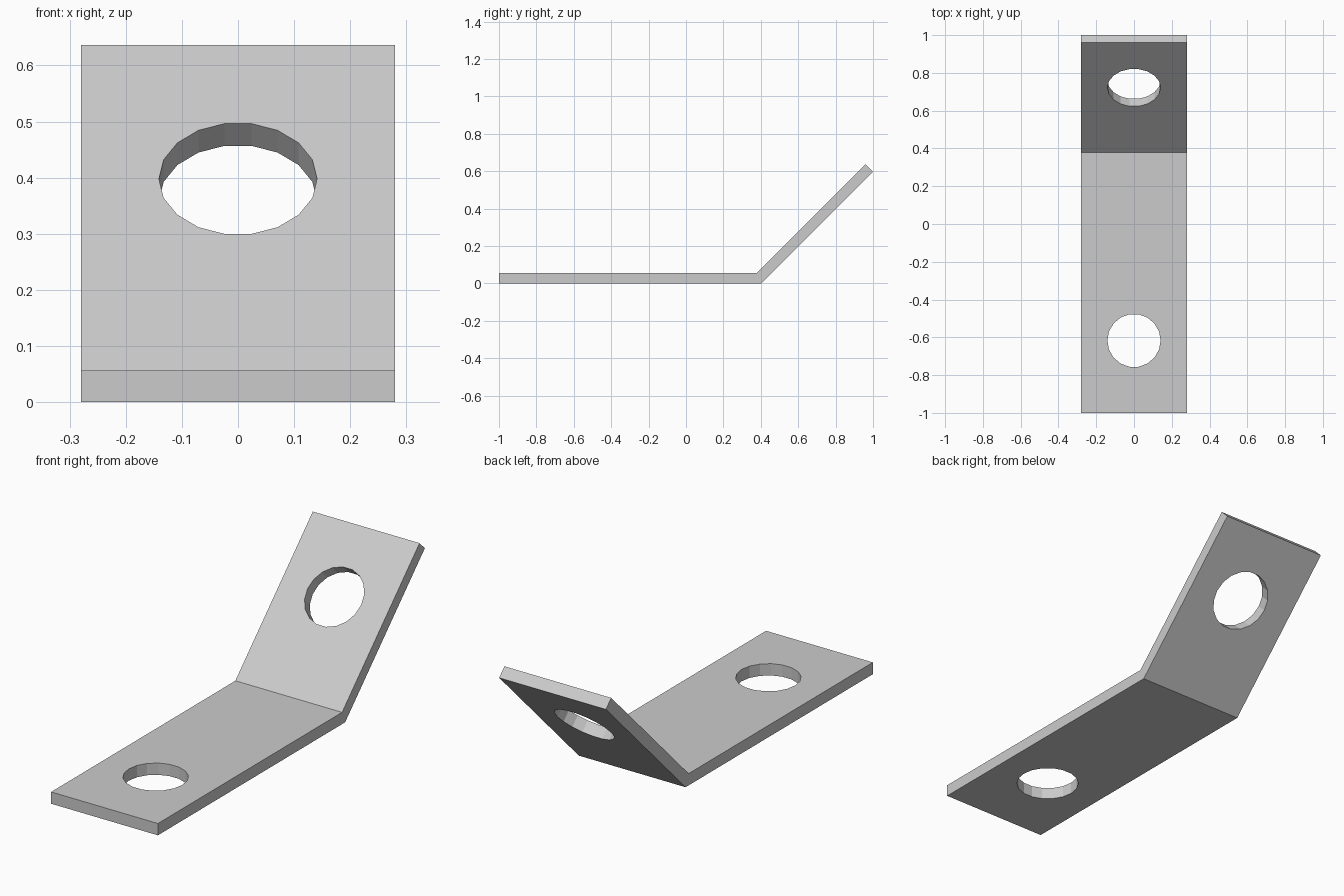
import bpy
import bmesh
from math import radians, tan, sin, cos
from mathutils import Vector, Matrix

cube = bpy.data.objects.get("Cube")
if cube:
    bpy.data.objects.remove(cube, do_unlink=True)

WIDTH, THICK = 0.56, 0.056
BEND = radians(45)
HOLE_RADIUS, HOLE_SIDES = 0.141, 18

# Plain grey metal
metal = bpy.data.materials.new("grey metal")
metal.use_nodes = True
grey = (0.6, 0.6, 0.6, 1)
metal.diffuse_color = grey
metal.node_tree.nodes["Principled BSDF"].inputs["Base Color"].default_value = grey


def make_object(name, bm):
    bmesh.ops.recalc_face_normals(bm, faces=bm.faces)
    mesh = bpy.data.meshes.new(name)
    bm.to_mesh(mesh)
    bm.free()
    mesh.materials.append(metal)
    obj = bpy.data.objects.new(name, mesh)
    bpy.context.collection.objects.link(obj)
    return obj


# Bent strip: side profile swept across the width
tip = Vector((1, 0.597))
outer_bend = Vector((tip.x - tip.y / tan(BEND), 0))
inner_bend = outer_bend + Vector((-THICK * tan(BEND / 2), THICK))
inner_tip = tip + THICK * Vector((-sin(BEND), cos(BEND)))
profile = [(-1, 0), outer_bend, tip, inner_tip, inner_bend, (-1, THICK)]

bm = bmesh.new()
side = bm.faces.new([bm.verts.new((-WIDTH / 2, y, z)) for y, z in profile])
swept = bmesh.ops.extrude_face_region(bm, geom=[side])["geom"]
bmesh.ops.translate(bm, vec=(WIDTH, 0, 0),
                    verts=[v for v in swept if isinstance(v, bmesh.types.BMVert)])
bracket = make_object("bent_bracket", bm)


# Bolt holes: one through each leg, square to its surface
def cut_hole(name, centre, tilt):
    bm = bmesh.new()
    bmesh.ops.create_cone(
        bm, cap_ends=True, segments=HOLE_SIDES, radius1=HOLE_RADIUS,
        radius2=HOLE_RADIUS, depth=THICK * 4,
        matrix=Matrix.Translation(centre) @ Matrix.Rotation(tilt, 4, 'X')
        @ Matrix.Rotation(radians(90), 4, 'Z'))
    cutter = make_object(name, bm)
    cutter.hide_render = True
    cut = bracket.modifiers.new(name, 'BOOLEAN')
    cut.operation = 'DIFFERENCE'
    cut.solver = 'EXACT'
    cut.object = cutter
    bpy.context.view_layer.objects.active = bracket
    bpy.ops.object.modifier_apply(modifier=name)
    bpy.data.objects.remove(cutter, do_unlink=True)


cut_hole("flat_leg_hole", (0, -0.617, THICK / 2), 0)
cut_hole("raised_leg_hole", (0, 0.722, 0.398), BEND)
